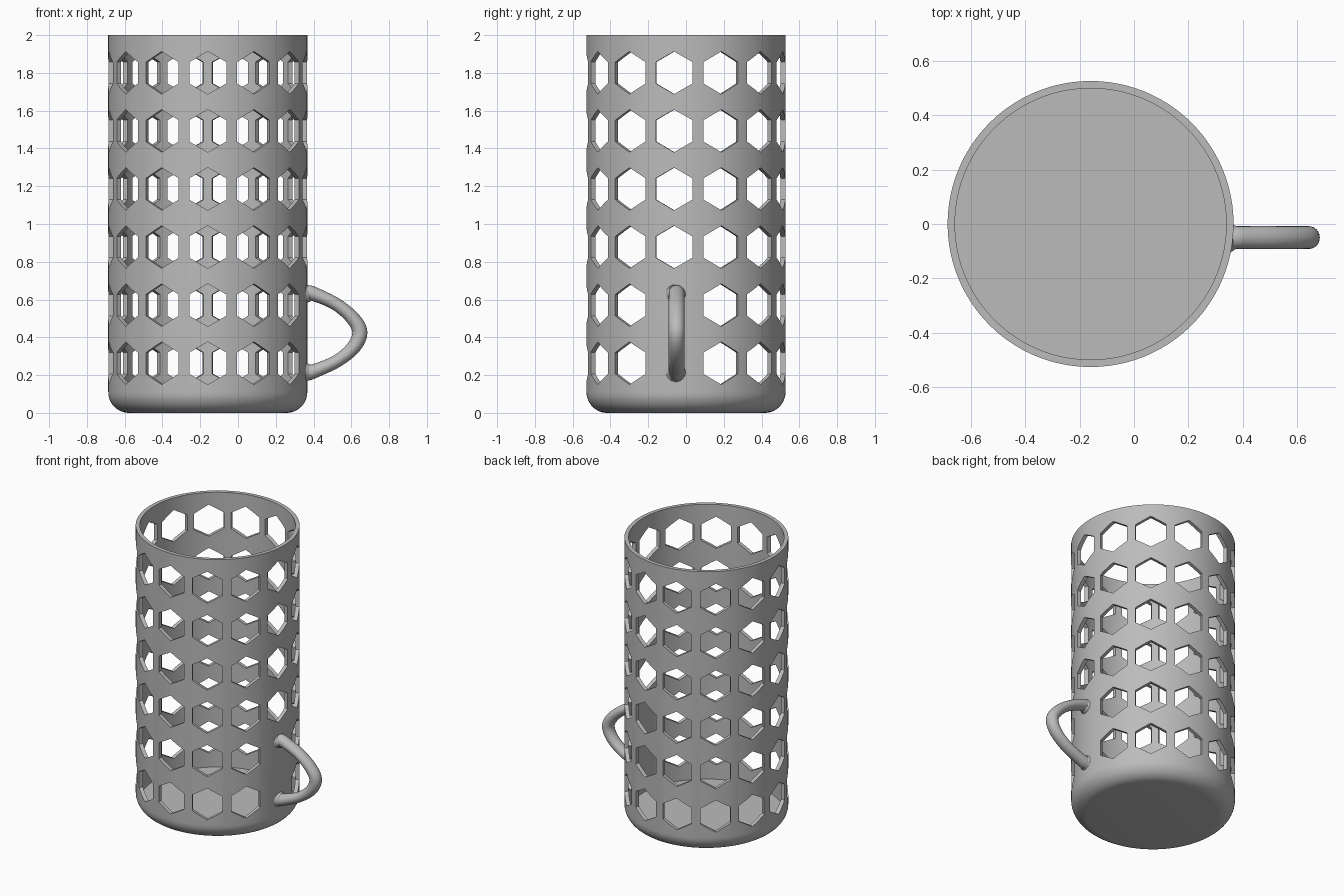
import bpy, bmesh
from math import sin, cos, pi
from mathutils import Vector, Matrix

if "Cube" in bpy.data.objects:
    bpy.data.objects.remove(bpy.data.objects["Cube"])

CX = -0.16                       # axis of the holder
OUTER, INNER, FLOOR, FILLET = 0.527, 0.5, 0.05, 0.11
COLUMNS, ROWS, HEX = 13, 6, 0.113
SEGMENTS = COLUMNS * 16

grey = bpy.data.materials.new("plain grey")
grey.use_nodes = True
grey.diffuse_color = (0.5, 0.5, 0.5, 1)
grey.node_tree.nodes["Principled BSDF"].inputs["Base Color"].default_value = (0.5, 0.5, 0.5, 1)


def make_object(name, bm):
    bmesh.ops.recalc_face_normals(bm, faces=bm.faces)
    mesh = bpy.data.meshes.new(name)
    bm.to_mesh(mesh)
    bm.free()
    mesh.materials.append(grey)
    obj = bpy.data.objects.new(name, mesh)
    bpy.context.collection.objects.link(obj)
    return obj


def shade(obj, angle):
    bpy.ops.object.select_all(action='DESELECT')
    obj.select_set(True)
    bpy.context.view_layer.objects.active = obj
    bpy.ops.object.shade_smooth_by_angle(angle=angle)


# Holder: lathed wall with a rounded foot and a flat floor
profile = [(0, 0)]
for i in range(13):
    a = i / 12 * pi / 2
    profile.append((OUTER - FILLET + FILLET * sin(a), FILLET - FILLET * cos(a)))
profile += [(OUTER, 2), (INNER, 2), (INNER, FLOOR), (0, FLOOR)]
bm = bmesh.new()
start = Matrix.Rotation(-pi / 2 + pi / SEGMENTS, 3, 'Z')
verts = [bm.verts.new(start @ Vector((r, 0, z))) for r, z in profile]
edges = [bm.edges.new(pair) for pair in zip(verts, verts[1:])]
bmesh.ops.spin(bm, geom=verts + edges, axis=(0, 0, 1), cent=(0, 0, 0),
               angle=2 * pi, steps=SEGMENTS)
bmesh.ops.remove_doubles(bm, verts=bm.verts, dist=0.0001)
bmesh.ops.translate(bm, verts=bm.verts, vec=(CX, 0, 0))
holder = make_object("holder", bm)

# Hexagonal holes: radial prisms, left out behind the handle
bm = bmesh.new()
for row in range(ROWS):
    for col in range(COLUMNS):
        if col == 3 and row < 2:
            continue
        turn = Matrix.Rotation(-pi / 2 + col * 2 * pi / COLUMNS, 4, 'Z')
        place = (Matrix.Translation((CX, 0, 0.263 + row * 0.3075)) @ turn
                 @ Matrix.Translation((0.51, 0, 0)) @ Matrix.Rotation(pi / 2, 4, 'Y'))
        bmesh.ops.create_cone(bm, cap_ends=True, segments=6, radius1=HEX, radius2=HEX,
                              depth=0.16, matrix=place @ Matrix.Rotation(pi / 6 * 0, 4, 'Z'))
# Put a hexagon corner at the top of each hole
for v in bm.verts:
    v.co.z = v.co.z
first = [v.co.z for v in list(bm.verts)[:12]]
if max(first) - min(first) < 1.9 * HEX:
    for k in range(0, len(bm.verts), 12):
        group = list(bm.verts)[k:k + 12]
        centre = sum((v.co for v in group), Vector()) / 12
        axis = Vector((centre.x - CX, centre.y, 0)).normalized()
        bmesh.ops.rotate(bm, verts=group, cent=centre, matrix=Matrix.Rotation(pi / 6, 3, axis))
cutter = make_object("hole_cutter", bm)
cutter.hide_render = True

mod = holder.modifiers.new("holes", 'BOOLEAN')
mod.operation = 'DIFFERENCE'
mod.solver = 'EXACT'
mod.object = cutter
bpy.context.view_layer.objects.active = holder
bpy.ops.object.modifier_apply(modifier=mod.name)
bpy.data.objects.remove(cutter)
shade(holder, 0.4)

# Handle: elliptical sections swept along a bowed loop, flared at the wall
HANDLE_Y, HALF_WIDTH = -0.05, 0.042
path = [Vector(p) for p in (
    (0.348, 0.632, 0.066), (0.366, 0.632, 0.048), (0.40, 0.63, 0.038), (0.52, 0.575, 0.034),
    (0.61, 0.498, 0.037), (0.645, 0.425, 0.04), (0.61, 0.345, 0.037), (0.52, 0.272, 0.034),
    (0.40, 0.22, 0.038), (0.366, 0.215, 0.048), (0.348, 0.215, 0.066))]


def smooth_path(points, steps):
    ends = [2 * points[0] - points[1]] + points + [2 * points[-1] - points[-2]]
    result = []
    for a, b, c, d in zip(ends, ends[1:], ends[2:], ends[3:]):
        for i in range(steps):
            t = i / steps
            result.append(0.5 * (2 * b + (c - a) * t + (2 * a - 5 * b + 4 * c - d) * t ** 2
                                 + (3 * b - a - 3 * c + d) * t ** 3))
    return result + [points[-1]]


samples = smooth_path(path, 6)
bm = bmesh.new()
rings = []
for i, p in enumerate(samples):
    step = samples[min(i + 1, len(samples) - 1)] - samples[max(i - 1, 0)]
    normal = Vector((-step.y, 0, step.x)).normalized()
    wide = max(p.z, HALF_WIDTH)
    ring = []
    for k in range(24):
        a = k * 2 * pi / 24
        ring.append(bm.verts.new(Vector((p.x, HANDLE_Y + wide * sin(a), p.y))
                                 + normal * p.z * cos(a)))
    rings.append(ring)
for r, s in zip(rings, rings[1:]):
    for k in range(24):
        bm.faces.new((r[k], r[k - 1], s[k - 1], s[k]))
bm.faces.new(rings[0])
bm.faces.new(rings[-1])
shade(make_object("handle", bm), 0.7)
